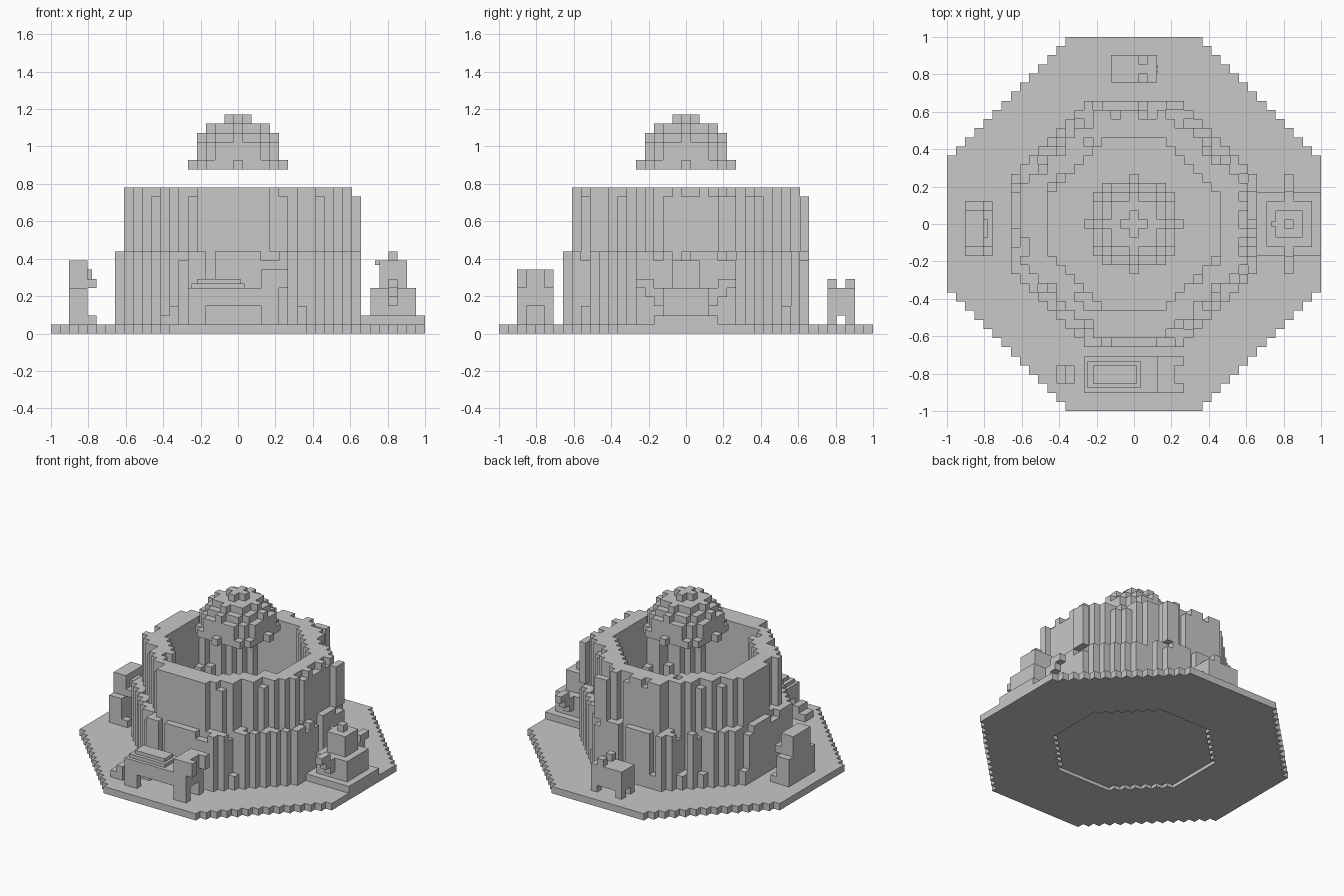
import bpy, bmesh, math, random
from mathutils import Matrix, Vector

cube = bpy.data.objects.get("Cube")
if cube:
    bpy.data.objects.remove(cube, do_unlink=True)

random.seed(4)
V = 2 / 41  # edge of one block

stone = bpy.data.materials.new("grey_stone")
stone.use_nodes = True
GREY = (0.58, 0.58, 0.58, 1)
stone.diffuse_color = GREY
stone.node_tree.nodes["Principled BSDF"].inputs["Base Color"].default_value = GREY


def finish(name, bm):
    mesh = bpy.data.meshes.new(name)
    bm.to_mesh(mesh)
    bm.free()
    mesh.materials.append(stone)
    obj = bpy.data.objects.new(name, mesh)
    bpy.context.collection.objects.link(obj)
    return obj


def blocks(name, cells, base=0.0, height=V):
    """Skin a set of grid cells, keeping only the exposed faces."""
    bm = bmesh.new()
    cells = set(cells)
    for c in cells:
        for axis in range(3):
            for sign in (-1, 1):
                near = list(c)
                near[axis] += sign
                if tuple(near) in cells:
                    continue
                a, b = (axis + 1) % 3, (axis + 2) % 3
                corners = []
                for s, t in ((-1, -1), (1, -1), (1, 1), (-1, 1))[::sign]:
                    p = [c[0], c[1], c[2] + 0.5]
                    p[axis] += sign / 2
                    p[a] += s / 2
                    p[b] += t / 2
                    corners.append(bm.verts.new((p[0] * V, p[1] * V, base + p[2] * height)))
                bm.faces.new(corners)
    bmesh.ops.remove_doubles(bm, verts=bm.verts, dist=V / 50)
    return finish(name, bm)


def box(x, y, z):
    """Cells of a solid block; each range is inclusive."""
    return {(i, j, k) for i in range(x[0], x[1] + 1)
            for j in range(y[0], y[1] + 1) for k in range(z[0], z[1] + 1)}


def ring(i, j):
    """Octagonal distance from the centre, in blocks."""
    i, j = abs(i), abs(j)
    return max(i, j, math.ceil((i + j) / 1.4))


def plain_box(name, centre, size):
    """Small detail off the block grid; centre and size in blocks."""
    bm = bmesh.new()
    bmesh.ops.create_cube(bm, size=V, matrix=Matrix.Translation(Vector(centre) * V)
                          @ Matrix.Diagonal((*size, 1)))
    return finish(name, bm)


GRID = [(i, j) for i in range(-20, 21) for j in range(-20, 21)]

# Octagonal base plate with a recessed underside below the courtyard
blocks("base_plate", {(i, j, 0) for i, j in GRID if abs(i) + abs(j) <= 27 and ring(i, j) > 10})
blocks("courtyard_floor", {(i, j, 0) for i, j in GRID if ring(i, j) <= 10}, V / 2, V / 2)

# Round wall of ragged columns: thick lower storey, thinner upper storey
wall = box((13, 13), (4, 5), (9, 14)) | box((4, 5), (13, 13), (9, 14))
for i, j in GRID:
    r = ring(i, j)
    if r < 10 or r > 13:
        continue
    top = 15
    if r == 10 and max(abs(i), abs(j)) < 10:
        top = random.choice((15, 15, 8))
    elif r == 12:
        top = random.choice((15, 15, 15, 14, 8))
    elif r == 13:
        top = random.choice((8, 8, 8, 7, 2))
    wall |= {(i, j, k) for k in range(1, top + 1)}
blocks("column_wall", wall)

# Floating dome: upper half of a ball, with a cross on top
dome = {(i, j, 18 + k) for i, j in GRID for k in range(6) if i * i + j * j + k * k <= 25}
dome |= {(i, j, 23) for i, j in GRID if abs(i) + abs(j) <= 1}
blocks("floating_dome", dome)

# Horned beast at the front, with a stepped saddle
beast = box((-5, 4), (-18, -15), (3, 4)) | box((3, 4), (-18, -15), (5, 6))
for j in (-18, -15):
    beast |= box((-5, -4), (j, j), (1, 2)) | box((3, 4), (j, j), (1, 2))
    beast |= box((5, 5), (j, j), (5, 6))
blocks("horned_beast", beast)
plain_box("saddle_cloth", (-2.2, -16.5, 5.25), (5.8, 3, 0.5))
plain_box("saddle", (-2.1, -16.5, 5.75), (4.8, 2, 0.5))
blocks("small_critter", box((-8, -7), (-17, -16), (1, 1)) | box((-7, -7), (-17, -16), (2, 2)))

# Small eared animal at the back
animal = box((-2, 2), (16, 18), (2, 4))
for j in (16, 18):
    animal |= {(-2, j, 1), (2, j, 1), (1, j, 5)}
blocks("eared_animal", animal)
for y in (16.75, 17.25):
    for z in (2.85, 3.35):
        plain_box("animal_eye", (2.5, y, z), (0.25, 0.25, 0.25))

# Seated slab figure on the right
slab = box((-18, -17), (-3, 2), (1, 4)) | box((-18, -17), (-2, 1), (5, 7))
slab |= box((-16, -16), (-2, 1), (5, 5)) | {(-16, -3, 1), (-16, 2, 1)}
blocks("slab_figure", slab)
plain_box("slab_nose", (-16.25, -0.5, 6.5), (0.5, 2, 1))

# Stepped statue with raised arms on the left
blocks("statue_platform", box((14, 20), (-3, 3), (1, 1)))
statue = box((15, 19), (-2, 2), (2, 4)) | box((16, 18), (-1, 1), (5, 7)) | {(17, 0, 8)}
for side in (-1, 1):
    statue |= {(17, side * 3, 3), (17, side * 3, 4), (17, side * 4, 4),
               (17, side * 4, 5), (17, side * 5, 5)}
blocks("stepped_statue", statue)
plain_box("statue_beak", (15.25, 0, 7.75), (0.5, 0.5, 0.5))
